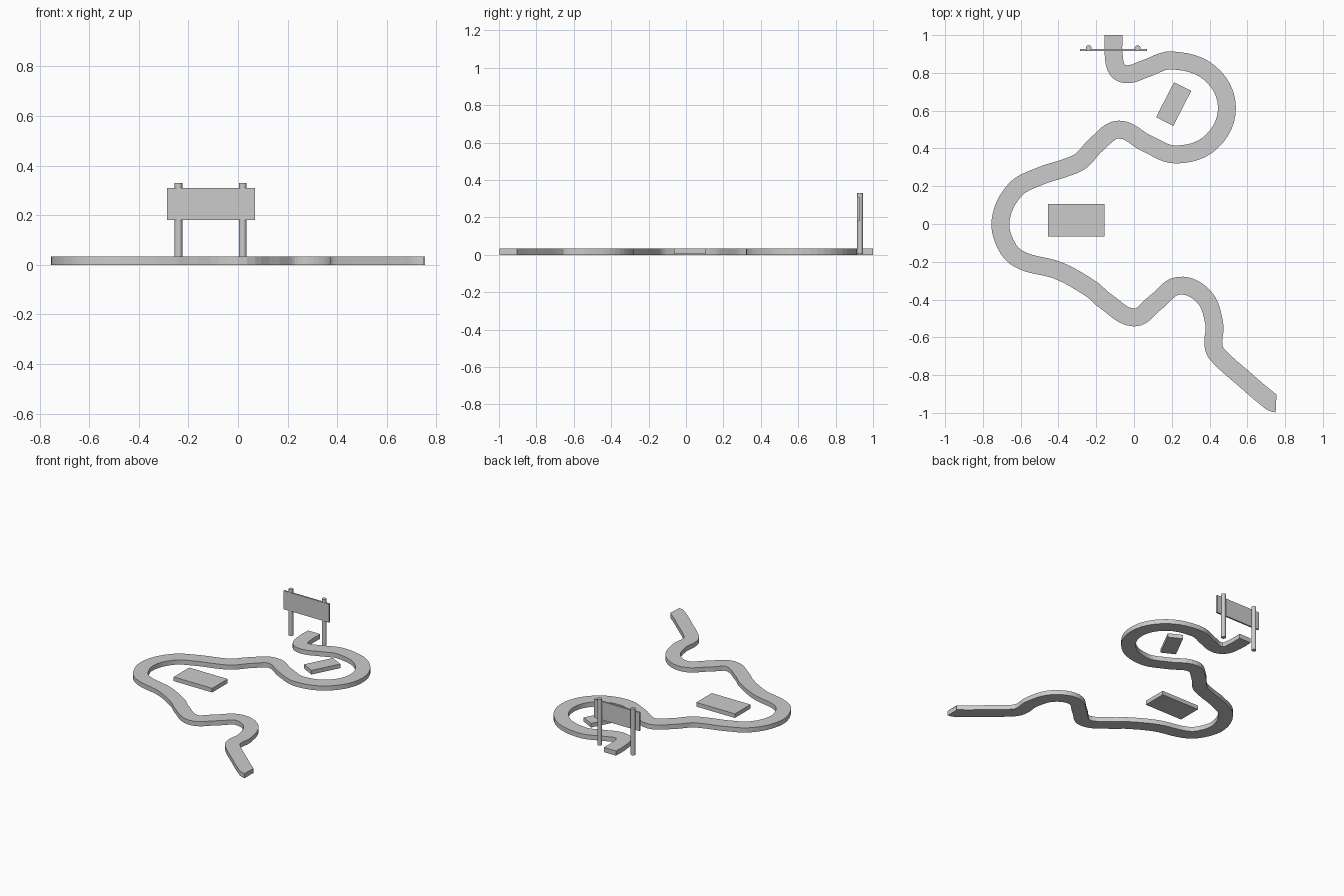
import bpy, bmesh, math
from mathutils import Vector
from mathutils.geometry import interpolate_bezier

if "Cube" in bpy.data.objects:
    bpy.data.objects.remove(bpy.data.objects["Cube"])

ROAD_W, ROAD_H = 0.095, 0.033


def box(name, centre, size, angle=0):
    bpy.ops.mesh.primitive_cube_add(size=1, location=centre, rotation=(0, 0, angle))
    ob = bpy.context.object
    ob.name = name
    ob.scale = size
    return ob


# centre line of the winding track
pts = [Vector(p) for p in [
    (-.108, 1), (-.108, .9), (-.087, .815), (-.03, .793), (.06, .822), (.2, .866),
    (.40, .80), (.492, .62), (.41, .435), (.225, .368), (.07, .425), (-.08, .5),
    (-.2, .42), (-.28, .335), (-.355, .3), (-.5, .252), (-.63, .18), (-.706, .02),
    (-.67, -.125), (-.59, -.195), (-.4, -.247), (-.225, -.345), (-.155, -.405),
    (0, -.495), (.115, -.415), (.235, -.327), (.37, -.385), (.425, -.53),
    (.42, -.635), (.44, -.69), (.6, -.835), (.7, -.92), (.75, -.95)]]
n = len(pts)
tans = [(pts[min(i + 1, n - 1)] - pts[max(i - 1, 0)]).normalized() for i in range(n)]
tans[0], tans[-1] = Vector((0, -1)), Vector((1, -0.1)).normalized()
line = []
for i in range(n - 1):
    a, b = pts[i], pts[i + 1]
    h = (b - a).length * 0.36
    seg = interpolate_bezier(a, a + tans[i] * h, b - tans[i + 1] * h, b, 7)
    line += [Vector(p[:2]) for p in seg[:-1]]
line.append(pts[-1])

# track: rectangular section carried along the centre line
bm = bmesh.new()
rings = []
for i, p in enumerate(line):
    t = (line[min(i + 1, len(line) - 1)] - line[max(i - 1, 0)]).normalized()
    if i == 0:
        t = Vector((0, -1))
    if i == len(line) - 1:
        t = Vector((1, 0))
    s = Vector((-t.y, t.x)) * ROAD_W / 2
    rings.append([bm.verts.new((q.x, q.y, z)) for q, z in
                  ((p + s, 0), (p - s, 0), (p - s, ROAD_H), (p + s, ROAD_H))])
for r, q in zip(rings, rings[1:]):
    for k in range(4):
        bm.faces.new((r[k], r[(k + 1) % 4], q[(k + 1) % 4], q[k]))
bm.faces.new(rings[0][::-1])
bm.faces.new(rings[-1])
bmesh.ops.recalc_face_normals(bm, faces=bm.faces)
mesh = bpy.data.meshes.new("track")
bm.to_mesh(mesh)
bm.free()
track = bpy.data.objects.new("track", mesh)
bpy.context.collection.objects.link(track)

# two low blocks beside the track
box("large_block", (-.305, .021, .0185), (.3, .172, .029))
box("small_block", (.21, .635, .0185), (.208, .102, .029), math.radians(62.8))

# sign board on two posts
box("sign_board", (-.109, .921, .245), (.354, .012, .13))
for side, x in (("left", -.24), ("right", .019)):
    bpy.ops.mesh.primitive_cylinder_add(vertices=24, radius=.0155, depth=.325,
                                        location=(x, .931, .1675))
    bpy.context.object.name = side + "_sign_post"
    bpy.ops.object.shade_smooth_by_angle()
